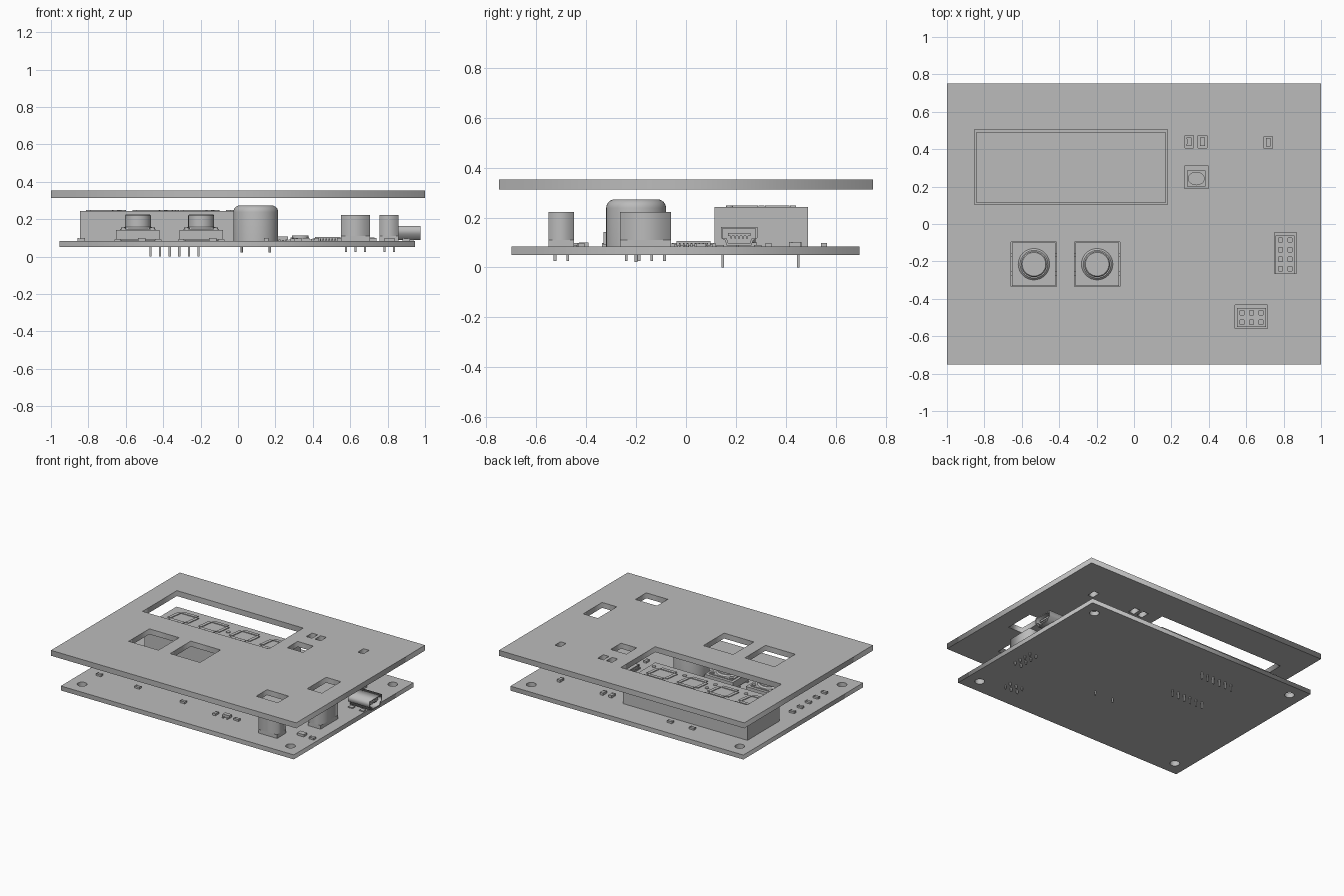
import bpy, bmesh, math
from mathutils import Matrix, Vector

if "Cube" in bpy.data.objects:
    bpy.data.objects.remove(bpy.data.objects["Cube"])

grey = bpy.data.materials.new("plain_grey")
grey.use_nodes = True
COLOUR = (0.5, 0.5, 0.5, 1)
grey.diffuse_color = COLOUR
grey.node_tree.nodes["Principled BSDF"].inputs["Base Color"].default_value = COLOUR

BOARD = 0.083          # top of the circuit board
ALONG_X = Matrix(((0, 0, 1, 0), (1, 0, 0, 0), (0, 1, 0, 0), (0, 0, 0, 1)))


def finish(name, bm):
    mesh = bpy.data.meshes.new(name)
    bm.to_mesh(mesh)
    bm.free()
    mesh.materials.append(grey)
    ob = bpy.data.objects.new(name, mesh)
    bpy.context.collection.objects.link(ob)
    return ob


def add_box(bm, cx, cy, sx, sy, z0, z1):
    m = Matrix.Translation((cx, cy, (z0 + z1) / 2)) @ Matrix.Diagonal((sx, sy, z1 - z0, 1))
    return bmesh.ops.create_cube(bm, size=1, matrix=m)["verts"]


def boxes(name, items):
    bm = bmesh.new()
    for item in items:
        add_box(bm, *item)
    return finish(name, bm)


def add_cyl(bm, cx, cy, r, z0, z1, r2=None, sides=32):
    bmesh.ops.create_cone(bm, cap_ends=True, segments=sides, radius1=r,
                          radius2=r if r2 is None else r2, depth=z1 - z0,
                          matrix=Matrix.Translation((cx, cy, (z0 + z1) / 2)))


def rect(cx, cy, sx, sy):
    return [(cx + a * sx / 2, cy + b * sy / 2) for a, b in ((-1, -1), (1, -1), (1, 1), (-1, 1))]


def circle(cx, cy, r, n=32):
    return [(cx + r * math.cos(math.tau * i / n), cy + r * math.sin(math.tau * i / n)) for i in range(n)]


def plate(name, loops, z0, z1, turn=None):
    """Extruded outline with holes: the first loop is the rim, the others are openings."""
    curve = bpy.data.curves.new(name, "CURVE")
    curve.dimensions, curve.fill_mode = "2D", "BOTH"
    curve.extrude = (z1 - z0) / 2
    for loop in loops:
        sp = curve.splines.new("POLY")
        sp.points.add(len(loop) - 1)
        for p, (x, y) in zip(sp.points, loop):
            p.co = (x, y, 0, 1)
        sp.use_cyclic_u = True
    tmp = bpy.data.objects.new(name, curve)
    bpy.context.collection.objects.link(tmp)
    bpy.context.view_layer.update()
    mesh = bpy.data.meshes.new_from_object(tmp.evaluated_get(bpy.context.evaluated_depsgraph_get()))
    bpy.data.objects.remove(tmp)
    bm = bmesh.new()
    bm.from_mesh(mesh)
    bpy.data.meshes.remove(mesh)
    bmesh.ops.remove_doubles(bm, verts=bm.verts, dist=1e-5)
    bmesh.ops.translate(bm, verts=bm.verts, vec=(0, 0, (z0 + z1) / 2))
    if turn:
        bmesh.ops.transform(bm, matrix=turn, verts=bm.verts)
    bmesh.ops.recalc_face_normals(bm, faces=bm.faces)
    return finish(name, bm)


def smooth(ob):
    bpy.ops.object.select_all(action="DESELECT")
    ob.select_set(True)
    bpy.context.view_layer.objects.active = ob
    bpy.ops.object.shade_smooth_by_angle(angle=math.radians(35))


# Cover panel with its openings
BUTTONS = [(-0.535, -0.215), (-0.197, -0.215)]
LEDS = [(0.295, 0.44), (0.366, 0.44), (0.718, 0.436)]
windows = [rect(-0.337, 0.305, 1.03, 0.4), rect(0.333, 0.25, 0.128, 0.12),
           rect(0.627, -0.495, 0.176, 0.126), rect(0.81, -0.155, 0.12, 0.22)]
windows += [rect(x, y, 0.243, 0.24) for x, y in BUTTONS]
windows += [rect(x, y, 0.046, 0.066) for x, y in LEDS]
plate("cover_panel", [rect(0, 0, 2, 1.5)] + windows, 0.313, 0.353)

# Circuit board with four mounting holes
plate("circuit_board", [rect(-0.005, -0.002, 1.9, 1.395)] +
      [circle(-0.005 + sx * 0.85, sy * 0.595, 0.033) for sx in (-1, 1) for sy in (-1, 1)], 0.05, BOARD)

# Four digit display: case, segments, decimal points and colon
DX, DY, TOP = -0.337, 0.302, 0.243
boxes("display_case", [(DX, DY, 1.014, 0.376, BOARD, TOP)])
bm = bmesh.new()
SLANT = Matrix.Shear("XZ", 4, (0, 0))
SLANT[0][1] = 0.14
for k in range(4):
    cx = DX - 0.375 + 0.25 * k
    seg = [(0, b * 0.128, 0.12, 0.024) for b in (-1, 0, 1)]
    seg += [(a * 0.073, b * 0.064, 0.024, 0.1) for a in (-1, 1) for b in (-1, 1)]
    vs = []
    for sx, sy, w, h in seg:
        vs += add_box(bm, sx, sy, w, h, TOP - 0.002, TOP + 0.005)
    bmesh.ops.transform(bm, verts=vs, matrix=Matrix.Translation((cx, DY, 0)) @ SLANT)
    add_cyl(bm, cx + 0.1, DY - 0.128, 0.014, TOP - 0.002, TOP + 0.005, sides=16)
for b in (-1, 1):
    add_cyl(bm, DX + b * 0.008, DY + b * 0.055, 0.014, TOP - 0.002, TOP + 0.005, sides=16)
finish("display_segments", bm)
boxes("display_pins", [(DX - 0.13 + 0.051 * i, y, 0.011, 0.011, 0, 0.06)
                       for i in range(6) for y in (0.147, 0.45)])

# Push buttons: feet, body, corner rivets, collar and cap
for side, (x, y) in zip(("right", "left"), BUTTONS):
    boxes(side + "_button_body", [(x, y, 0.232, 0.232, 0.09, 0.142), (x, y, 0.19, 0.19, 0.085, 0.148)] +
          [(x + a * 0.105, y + b * 0.05, 0.04, 0.022, BOARD, 0.092) for a in (-1, 1) for b in (-1, 1)])
    bm = bmesh.new()
    for a in (-1, 1):
        for b in (-1, 1):
            add_cyl(bm, x + a * 0.077, y + b * 0.077, 0.014, 0.14, 0.155, sides=16)
    add_cyl(bm, x, y, 0.085, 0.147, 0.158, 0.074)
    add_cyl(bm, x, y, 0.069, 0.15, 0.219)
    add_cyl(bm, x, y, 0.069, 0.219, 0.226, 0.063)
    smooth(finish(side + "_button_cap", bm))

# Capacitor: upright can with a rounded top edge
CX, CY, R, F = 0.095, -0.2, 0.12, 0.035
profile = [(0, BOARD), (R, BOARD)]
profile += [(R - F + F * math.cos(t * math.pi / 12), 0.273 - F + F * math.sin(t * math.pi / 12)) for t in range(7)]
profile.append((0, 0.273))
bm = bmesh.new()
vs = [bm.verts.new((r, 0, z)) for r, z in profile]
es = [bm.edges.new(p) for p in zip(vs, vs[1:])]
bmesh.ops.spin(bm, geom=vs + es, axis=(0, 0, 1), cent=(0, 0, 0), angle=math.tau, steps=48)
bmesh.ops.remove_doubles(bm, verts=bm.verts, dist=1e-5)
bmesh.ops.translate(bm, verts=bm.verts, vec=(CX, CY, 0))
bmesh.ops.recalc_face_normals(bm, faces=bm.faces)
smooth(finish("capacitor_can", bm))
bm = bmesh.new()
for a in (-1, 1):
    add_cyl(bm, CX + a * 0.075, CY, 0.006, 0.022, 0.06, sides=12)
finish("capacitor_leads", bm)


# Pin sockets with square openings and pins below the board
def socket(name, cx, cy, nx, ny, pitch=0.051):
    w, h = nx * pitch, ny * pitch
    grid = [(cx + (i - (nx - 1) / 2) * pitch, cy + (j - (ny - 1) / 2) * pitch)
            for i in range(nx) for j in range(ny)]
    plate(name, [rect(cx, cy, w, h)] + [rect(x, y, 0.022, 0.022) for x, y in grid], 0.11, 0.222)
    boxes(name + "_base", [(cx, cy, w, h, BOARD, 0.11)])
    boxes(name + "_pins", [(x, y, 0.011, 0.011, 0.025, 0.06) for x, y in grid])


socket("front_socket", 0.628, -0.5, 3, 2)
socket("side_socket", 0.808, -0.163, 2, 4)

# Data port: hollow shell opening to +x, tongue and contacts
PY = 0.213


def port_outline(s):
    half = [(0.05, 0.088), (0.056, 0.108), (0.073, 0.118), (0.073, 0.162)]
    half = [(y - s, z + (s if z < 0.11 else 0 if z < 0.15 else -s)) for y, z in half]
    return [(PY + y, z) for y, z in half] + [(PY - y, z) for y, z in reversed(half)]


plate("port_shell", [port_outline(0), port_outline(0.007)], 0.8, 0.975, ALONG_X)
plate("port_back", [port_outline(0.001)], 0.8, 0.86, ALONG_X)
boxes("port_tongue", [(0.905, PY, 0.11, 0.09, 0.125, 0.138)])
boxes("port_contacts", [(0.905, PY + 0.016 * i, 0.1, 0.007, 0.115, 0.126) for i in range(-2, 3)])
boxes("port_feet", [(x, PY + s * 0.075, 0.035, 0.03, BOARD, 0.09) for x in (0.83, 0.92) for s in (-1, 1)])

# Controller chip with leads on four sides
HX, HY = 0.48, 0.03
boxes("chip_body", [(HX, HY, 0.138, 0.138, 0.086, 0.105)])
leads = []
for i in range(8):
    d = (i - 3.5) * 0.0157
    for s in (-1, 1):
        for along, away, ln, z0, z1 in ((d, 0.073, 0.016, 0.092, 0.097), (d, 0.083, 0.014, BOARD, 0.095)):
            leads.append((HX + along, HY + s * away, 0.007, ln, z0, z1))
            leads.append((HX + s * away, HY + along, ln, 0.007, z0, z1))
boxes("chip_leads", leads)

# Small reset switch
SX, SY = 0.333, 0.243
boxes("reset_switch_body", [(SX, SY, 0.1, 0.085, BOARD, 0.1)] +
      [(SX + a * 0.052, SY + b * 0.036, 0.02, 0.012, BOARD, 0.09) for a in (-1, 1) for b in (-1, 1)])
bm = bmesh.new()
add_cyl(bm, 0, 0, 0.045, 0.098, 0.113)
bmesh.ops.transform(bm, verts=bm.verts, matrix=Matrix.Translation((SX, SY, 0)) @ Matrix.Diagonal((1, 0.8, 1, 1)))
smooth(finish("reset_switch_key", bm))


# Surface mounted chips: two end caps and a slightly lower middle
def small_chip(name, x, y, turned=False, ln=0.04, w=0.024, h=0.015):
    parts = []
    for off, size, top, wide in ((-0.4, 0.2, h, w), (0.4, 0.2, h, w), (0, 0.62, h - 0.002, w * 0.96)):
        o, s = off * ln, size * ln
        parts.append((x, y + o, wide, s, BOARD, BOARD + top) if turned
                     else (x + o, y, s, wide, BOARD, BOARD + top))
    boxes(name, parts)


for i, (x, y) in enumerate(LEDS):
    small_chip(f"indicator_light_{i + 1}", x, y, True, 0.045, 0.026, 0.018)
for i in range(5):
    small_chip(f"edge_resistor_{i + 1}", -0.838, -0.045 - 0.093 * i)
FLAT = [(-0.515, -0.43), (-0.134, -0.446), (0.32, -0.467), (0.9, -0.42), (-0.26, 0.553),
        (-0.44, 0.553), (0.3, 0.1), (0.3, 0.0), (0.72, 0.33)]
UPRIGHT = [(0.15, -0.475), (0.15, 0.47), (0.42, -0.14), (0.54, -0.14), (0.66, 0.06)]
for i, (x, y) in enumerate(FLAT + UPRIGHT):
    small_chip(f"resistor_{i + 1}", x, y, i >= len(FLAT))

# Small transistor and a larger block beside the front socket
boxes("transistor", [(0.24, -0.467, 0.055, 0.03, 0.086, 0.106)] +
      [(0.24 + x, -0.467 + y, 0.01, 0.02, BOARD, 0.09) for x, y in ((-0.018, -0.02), (0.018, -0.02), (0, 0.02))])
boxes("power_block", [(0.81, -0.41, 0.055, 0.04, BOARD, 0.1)])
